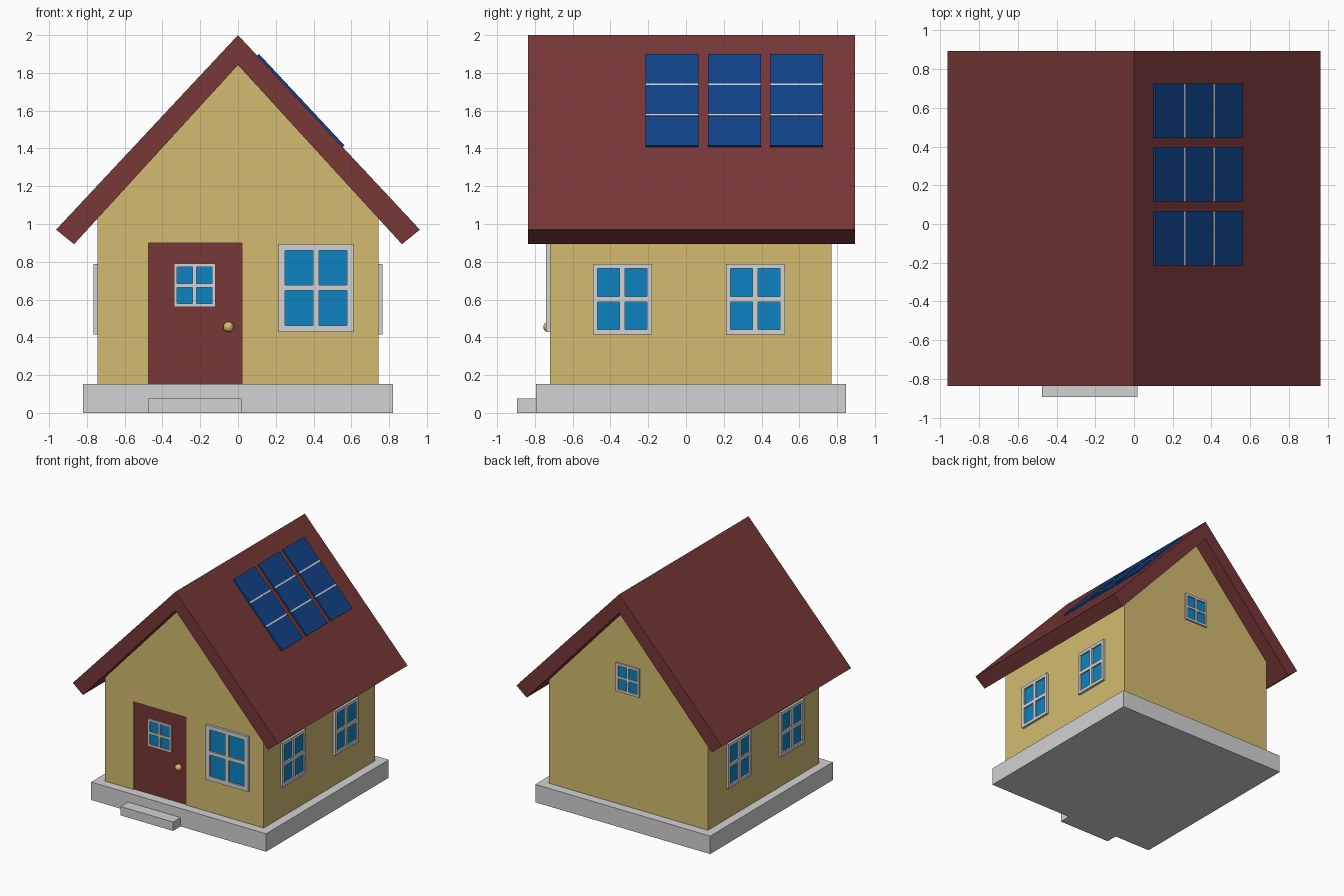
import bpy, bmesh, math
from mathutils import Matrix, Vector

if "Cube" in bpy.data.objects:
    bpy.data.objects.remove(bpy.data.objects["Cube"])


def material(name, rgb):
    lin = [((c / 255 + 0.055) / 1.055) ** 2.4 if c > 10 else c / 255 / 12.92 for c in rgb]
    m = bpy.data.materials.new(name)
    m.diffuse_color = (*lin, 1)
    m.use_nodes = True
    m.node_tree.nodes["Principled BSDF"].inputs["Base Color"].default_value = m.diffuse_color
    return m


TAN = material("tan wall", (211, 187, 112))
RED = material("dark red", (119, 55, 55))
GREY = material("light grey", (210, 210, 210))
GLASS = material("window blue", (14, 132, 194))
NAVY = material("panel navy", (16, 66, 136))


def finish(bm, name, mat, matrix=Matrix()):
    bmesh.ops.recalc_face_normals(bm, faces=bm.faces)
    me = bpy.data.meshes.new(name)
    bm.to_mesh(me)
    bm.free()
    ob = bpy.data.objects.new(name, me)
    bpy.context.collection.objects.link(ob)
    me.materials.append(mat)
    ob.matrix_world = matrix
    return ob


def boxes(name, mat, spans, matrix=Matrix()):
    """One object from several (x0, x1, y0, y1, z0, z1) boxes."""
    bm = bmesh.new()
    for x0, x1, y0, y1, z0, z1 in spans:
        bmesh.ops.create_cube(bm, size=1, matrix=Matrix.Translation(
            ((x0 + x1) / 2, (y0 + y1) / 2, (z0 + z1) / 2)) @ Matrix.Diagonal((x1 - x0, y1 - y0, z1 - z0, 1)))
    return finish(bm, name, mat, matrix)


def extrude_y(name, mat, profile, y0, y1):
    bm = bmesh.new()
    face = bm.faces.new([bm.verts.new((x, y0, z)) for x, z in profile])
    ext = bmesh.ops.extrude_face_region(bm, geom=[face])["geom"]
    bmesh.ops.translate(bm, vec=(0, y1 - y0, 0), verts=[v for v in ext if isinstance(v, bmesh.types.BMVert)])
    return finish(bm, name, mat)


def window(name, loc, turn, w, h, bar, mid, out):
    """Four-pane window, facing -y before turning."""
    mx = Matrix.Translation(loc) @ Matrix.Rotation(math.radians(turn), 4, "Z")
    a, b, c, d = w / 2, h / 2, w / 2 - bar, h / 2 - bar
    m, y = mid / 2, (-out, 0.005)
    boxes(name + "_frame", GREY, [
        (-a, -c, *y, -b, b), (c, a, *y, -b, b),
        (-c, c, *y, -b, -d), (-c, c, *y, d, b),
        (-m, m, *y, -d, d), (-c, -m, *y, -m, m), (m, c, *y, -m, m)], mx)
    boxes(name + "_glass", GLASS, [(-c, c, -out * 0.35, 0.002, -d, d)], mx)


# Base and step
boxes("foundation", GREY, [(-0.82, 0.82, -0.795, 0.847, 0, 0.152)])
boxes("front_step", GREY, [(-0.475, 0.018, -0.895, -0.795, 0, 0.075)])

# Walls with a shallow door recess
walls = extrude_y("walls", TAN, [(-0.745, 0.15), (0.745, 0.15), (0.745, 1.03), (0, 1.842), (-0.745, 1.03)],
                  -0.72, 0.77)
cutter = boxes("door_cutter", TAN, [(-0.475, 0.02, -0.8, -0.705, 0.1, 0.9)])
cutter.hide_render = True
cutter.hide_viewport = True
cut = walls.modifiers.new("door recess", "BOOLEAN")
cut.operation = "DIFFERENCE"
cut.solver = "EXACT"
cut.object = cutter

# Roof
extrude_y("roof", RED, [(0, 2), (0.963, 0.97), (0.868, 0.893), (0, 1.842), (-0.868, 0.893), (-0.963, 0.97)],
          -0.837, 0.895)

# Door and knob
boxes("door", RED, [(-0.475, 0.02, -0.712, -0.70, 0.152, 0.9)])
bm = bmesh.new()
bmesh.ops.create_uvsphere(bm, u_segments=20, v_segments=12, radius=0.028)
for f in bm.faces:
    f.smooth = True
finish(bm, "door_knob", TAN, Matrix.Translation((-0.05, -0.727, 0.455)))

# Windows
window("door_window", (-0.23, -0.712, 0.675), 0, 0.22, 0.23, 0.018, 0.02, 0.015)
window("front_window", (0.413, -0.72, 0.662), 0, 0.395, 0.465, 0.034, 0.03, 0.02)
window("back_window", (0, 0.77, 1.23), 180, 0.22, 0.24, 0.02, 0.02, 0.015)
for side, label in ((1, "right"), (-1, "left")):
    for yc, pos in ((-0.337, "front"), (0.367, "rear")):
        window(f"{label}_{pos}_window", (side * 0.745, yc, 0.602), side * 90, 0.313, 0.375, 0.026, 0.03, 0.02)

# Solar panels: local x runs down the slope, local z is the roof normal
slope = Vector((0.963, 0, -1.03)).normalized()
tilt = Matrix.Rotation(math.atan2(1.03, 0.963), 4, "Y")
start = Vector((0, 0, 2)) + slope * 0.148
length, strip = 0.664, 0.012
for i, y0 in enumerate((-0.215, 0.116, 0.445)):
    mx = Matrix.Translation(start + Vector((0, y0, 0))) @ tilt
    boxes(f"solar_panel_{i + 1}", NAVY, [(0, length, 0, 0.281, -0.003, 0.013)], mx)
    boxes(f"panel_strips_{i + 1}", GREY,
          [(length * k / 3 - strip / 2, length * k / 3 + strip / 2, 0, 0.281, 0.008, 0.0145) for k in (1, 2)], mx)
